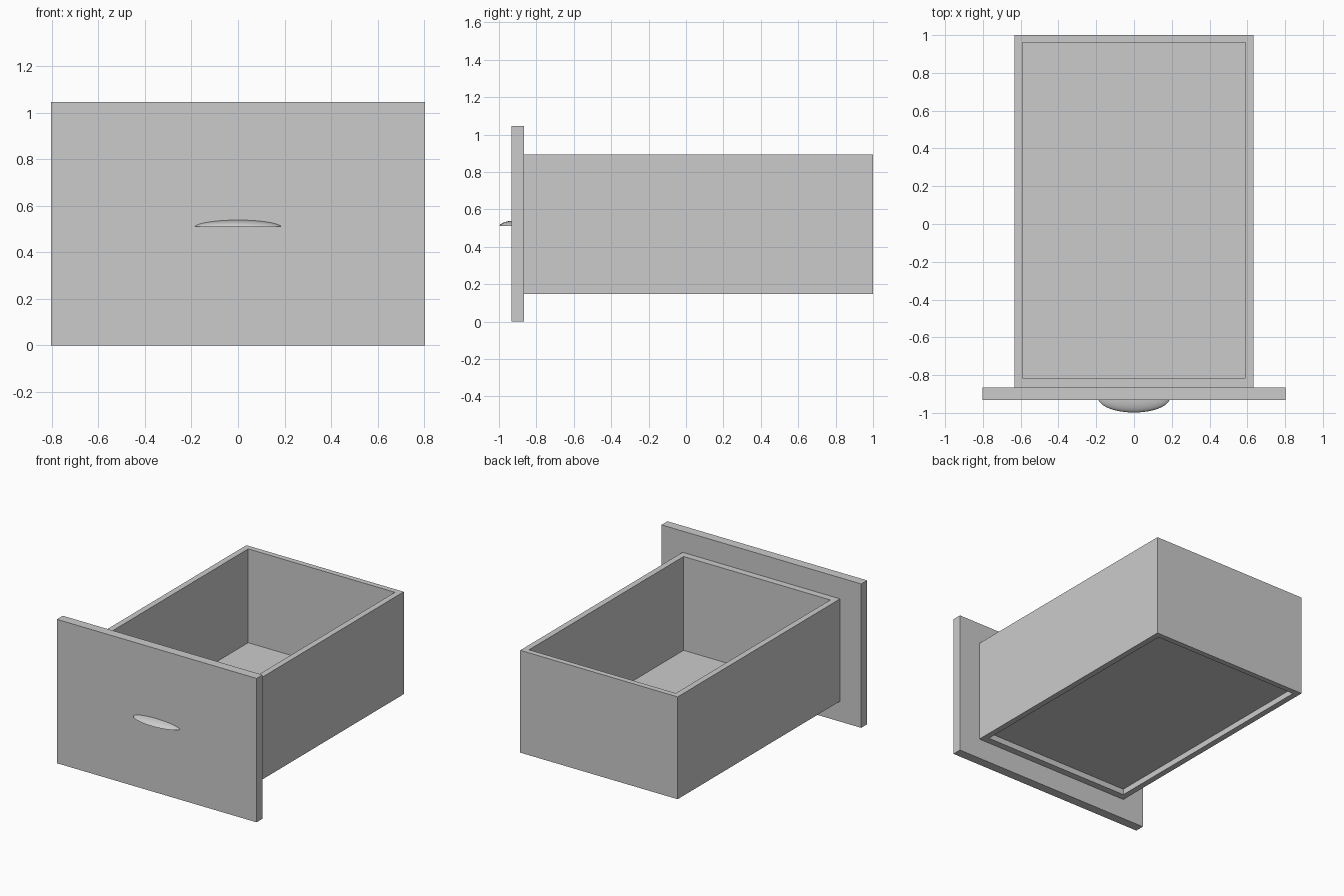
import bpy
import bmesh
from mathutils import Matrix, Vector

cube = bpy.data.objects.get("Cube")
if cube:
    bpy.data.objects.remove(cube, do_unlink=True)

GREY = (0.6, 0.6, 0.6, 1.0)
grey = bpy.data.materials.new("plain grey")
grey.use_nodes = True
grey.diffuse_color = GREY
grey.node_tree.nodes["Principled BSDF"].inputs["Base Color"].default_value = GREY


def finish(name, bm):
    bmesh.ops.recalc_face_normals(bm, faces=bm.faces)
    mesh = bpy.data.meshes.new(name)
    bm.to_mesh(mesh)
    bm.free()
    mesh.materials.append(grey)
    obj = bpy.data.objects.new(name, mesh)
    bpy.context.collection.objects.link(obj)
    return obj


def box(name, low, high):
    low, high = Vector(low), Vector(high)
    bm = bmesh.new()
    bmesh.ops.create_cube(bm, size=1, matrix=Matrix.Translation((low + high) / 2)
                          @ Matrix.Diagonal((*(high - low), 1)))
    return finish(name, bm)


def frame(name, outer, inner, bottom, top):
    """Rectangular tube with mitred corners; outer and inner are (half_x, y_min, y_max)."""
    bm = bmesh.new()

    def ring(size, z):
        hx, y0, y1 = size
        return [bm.verts.new((x, y, z)) for x, y in
                ((-hx, y0), (hx, y0), (hx, y1), (-hx, y1))]

    loops = [ring(outer, bottom), ring(outer, top), ring(inner, top), ring(inner, bottom)]
    for a, b in zip(loops, loops[1:] + loops[:1]):
        for i in range(4):
            j = (i + 1) % 4
            bm.faces.new((a[i], a[j], b[j], b[i]))
    return finish(name, bm)


# Drawer body: four walls and a floor panel raised above their lower edge
frame("drawer_walls", (0.633, -0.865, 1.0), (0.59, -0.815, 0.96), 0.148, 0.892)
box("drawer_floor", (-0.59, -0.815, 0.19), (0.59, 0.96, 0.21))

# Overhanging front panel
box("front_panel", (-0.803, -0.933, 0), (0.803, -0.865, 1.046))

# Finger pull: a flattened dome cut flat underneath and against the panel
bm = bmesh.new()
bmesh.ops.create_uvsphere(bm, u_segments=48, v_segments=32, radius=1,
                          matrix=Matrix.Translation((0, -0.92, 0.505))
                          @ Matrix.Diagonal((0.192, 0.079, 0.034, 1)))
for point, normal in (((0, 0, 0.51), (0, 0, -1)), ((0, -0.933, 0), (0, 1, 0))):
    cut = bmesh.ops.bisect_plane(bm, geom=bm.verts[:] + bm.edges[:] + bm.faces[:],
                                 plane_co=point, plane_no=normal, clear_outer=True)
    edges = [e for e in cut["geom_cut"] if isinstance(e, bmesh.types.BMEdge)]
    bmesh.ops.holes_fill(bm, edges=edges, sides=0)
pull = finish("finger_pull", bm)
bpy.ops.object.select_all(action="DESELECT")
pull.select_set(True)
bpy.context.view_layer.objects.active = pull
bpy.ops.object.shade_smooth_by_angle(angle=0.6)
